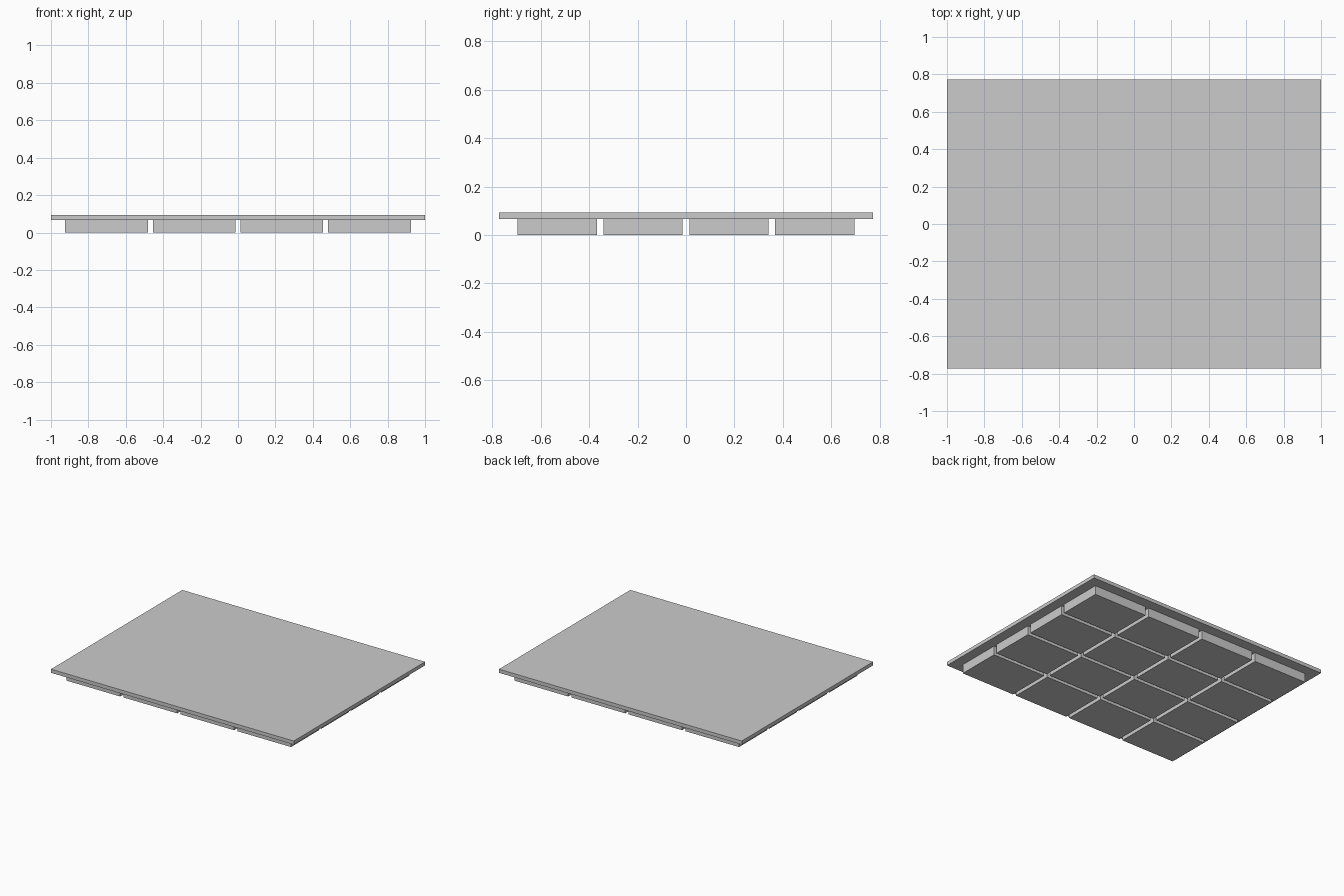
import bpy

if "Cube" in bpy.data.objects:
    bpy.data.objects.remove(bpy.data.objects["Cube"])


def box(name, x, y, z, sx, sy, sz):
    bpy.ops.mesh.primitive_cube_add(size=1, location=(x, y, z))
    ob = bpy.context.object
    ob.name = name
    ob.scale = (sx, sy, sz)
    bpy.ops.object.transform_apply(location=False, rotation=False, scale=True)
    return ob


BLOCK_H, TOP = 0.067, 0.094
W, D, GAP = 0.442, 0.328, 0.027

# Thin top slab
box("top_slab", 0, 0, (BLOCK_H + TOP) / 2, 2.0, 1.544, TOP - BLOCK_H)

# Four by four grid of blocks underneath
for i in range(4):
    for j in range(4):
        box(f"under_block_{i + 1}_{j + 1}",
            (i - 1.5) * (W + GAP), (j - 1.5) * (D + GAP), BLOCK_H / 2,
            W, D, BLOCK_H)
